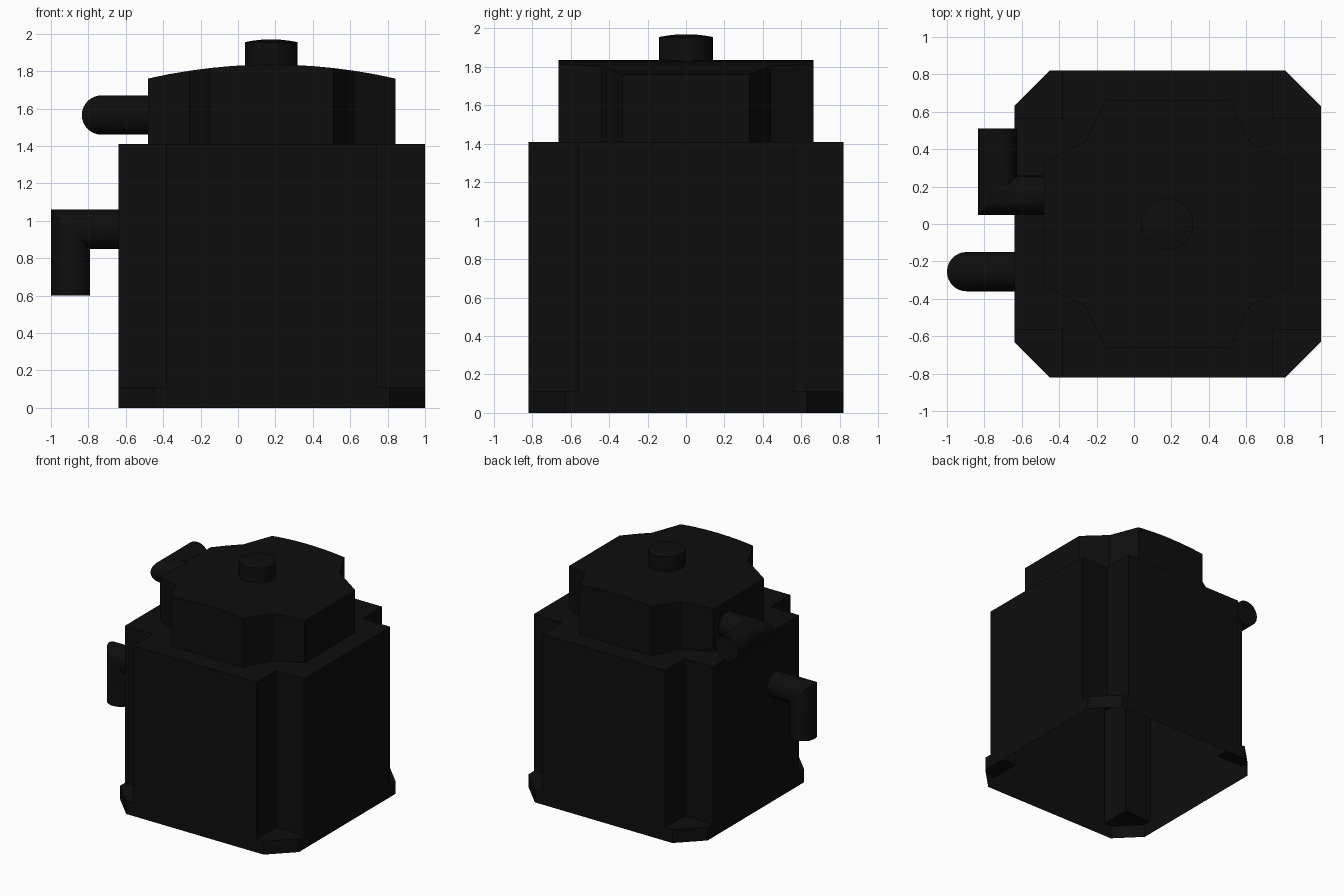
import bpy, bmesh, math
from mathutils import Vector

if "Cube" in bpy.data.objects:
    bpy.data.objects.remove(bpy.data.objects["Cube"])

black = bpy.data.materials.new("matte_black")
black.diffuse_color = (0.0042, 0.0042, 0.0042, 1)
black.use_nodes = True
black.node_tree.nodes["Principled BSDF"].inputs["Base Color"].default_value = black.diffuse_color
CX = 0.18  # centre of the body along x


def finish(name, bm, smooth=False):
    bmesh.ops.remove_doubles(bm, verts=bm.verts, dist=0.0005)
    bmesh.ops.recalc_face_normals(bm, faces=bm.faces)
    me = bpy.data.meshes.new(name)
    bm.to_mesh(me)
    bm.free()
    ob = bpy.data.objects.new(name, me)
    bpy.context.collection.objects.link(ob)
    me.materials.append(black)
    if smooth:
        bpy.ops.object.select_all(action='DESELECT')
        ob.select_set(True)
        bpy.context.view_layer.objects.active = ob
        bpy.ops.object.shade_smooth_by_angle(angle=math.radians(30))
    return ob


def face(bm, pts):
    return bm.faces.new([bm.verts.new(p) for p in pts])


def walls(bm, pts, z0, z1):
    for (ax, ay), (bx, by) in zip(pts, pts[1:] + pts[:1]):
        face(bm, [(ax, ay, z0), (bx, by, z0), (bx, by, z1), (ax, ay, z1)])


def cap(bm, pts, z):
    face(bm, [(x, y, z) for x, y in pts])


def four_corners(quarter):
    """Repeat a corner outline (offsets from the centre) in all quadrants."""
    out = []
    for sx, sy in ((1, 1), (-1, 1), (-1, -1), (1, -1)):
        q = quarter if sx * sy > 0 else quarter[::-1]
        out += [(CX + sx * x, sy * y) for x, y in q]
    return out


# body: notched square column on a chamfered foot band, open underneath
bm = bmesh.new()
H, N, C, FOOT, TOP = 0.82, 0.563, 0.63, 0.11, 1.41
notched = four_corners([(H, N), (N, N), (N, H)])
walls(bm, notched, FOOT, TOP)
cap(bm, notched, TOP)
walls(bm, four_corners([(H, N), (H, C), (C, H), (N, H)]), 0, FOOT)
for sx in (1, -1):
    for sy in (1, -1):
        foot = [(H, N), (H, C), (C, H), (N, H), (N, N)]
        cap(bm, [(CX + sx * x, sy * y) for x, y in foot], FOOT)
finish("body", bm)

# lid: column with dented corners and a top arched along x
bm = bmesh.new()
outline = four_corners([(0.6625, 0.33), (0.44, 0.44), (0.33, 0.6625)])
walls(bm, outline, TOP, 1.8)
cap(bm, outline, 1.8)
bmesh.ops.remove_doubles(bm, verts=bm.verts, dist=0.0005)
for i in range(-5, 6):
    bmesh.ops.bisect_plane(bm, geom=bm.verts[:] + bm.edges[:] + bm.faces[:], dist=0.0005,
                           plane_co=(CX + 0.11 * i, 0, 0), plane_no=(1, 0, 0))
for v in bm.verts:
    if v.co.z > 1.6:
        v.co.z = 1.835 - 0.075 * ((v.co.x - CX) / 0.6625) ** 2
finish("lid", bm, True)

# knob: short cylinder with a slightly domed top
bm = bmesh.new()
SEG = 32
profile = [(0.14, 1.80), (0.14, 1.955), (0.095, 1.963), (0.05, 1.968)]
rings = [[(CX - 0.003 + r * math.cos(2 * math.pi * i / SEG), r * math.sin(2 * math.pi * i / SEG), z)
          for i in range(SEG)] for r, z in profile]
for a, b in zip(rings, rings[1:]):
    for i in range(SEG):
        j = (i + 1) % SEG
        face(bm, [a[i], a[j], b[j], b[i]])
face(bm, rings[-1])
finish("knob", bm, True)


# pipes: round tubes with one mitred right-angle elbow
def elbow_pipe(name, p0, p1, p2, r=0.105, seg=32):
    p0, p1, p2 = Vector(p0), Vector(p1), Vector(p2)
    d1, d2 = (p1 - p0).normalized(), (p2 - p1).normalized()
    side = d1.cross(d2)
    start, mitre, end = [], [], []
    for i in range(seg):
        c, s = r * math.cos(2 * math.pi * i / seg), r * math.sin(2 * math.pi * i / seg)
        start.append(p0 + d2 * c + side * s)
        mitre.append(p1 + d2 * c - d1 * c + side * s)
        end.append(p2 - d1 * c + side * s)
    bm = bmesh.new()
    for a, b in ((start, mitre), (mitre, end)):
        for i in range(seg):
            j = (i + 1) % seg
            face(bm, [a[i], a[j], b[j], b[i]])
    face(bm, end)
    finish(name, bm, True)


elbow_pipe("upper_pipe", (-0.48, 0.153, 1.565), (-0.73, 0.153, 1.565), (-0.73, 0.51, 1.565))
elbow_pipe("lower_pipe", (-0.64, -0.255, 0.955), (-0.895, -0.255, 0.955), (-0.895, -0.255, 0.6))
